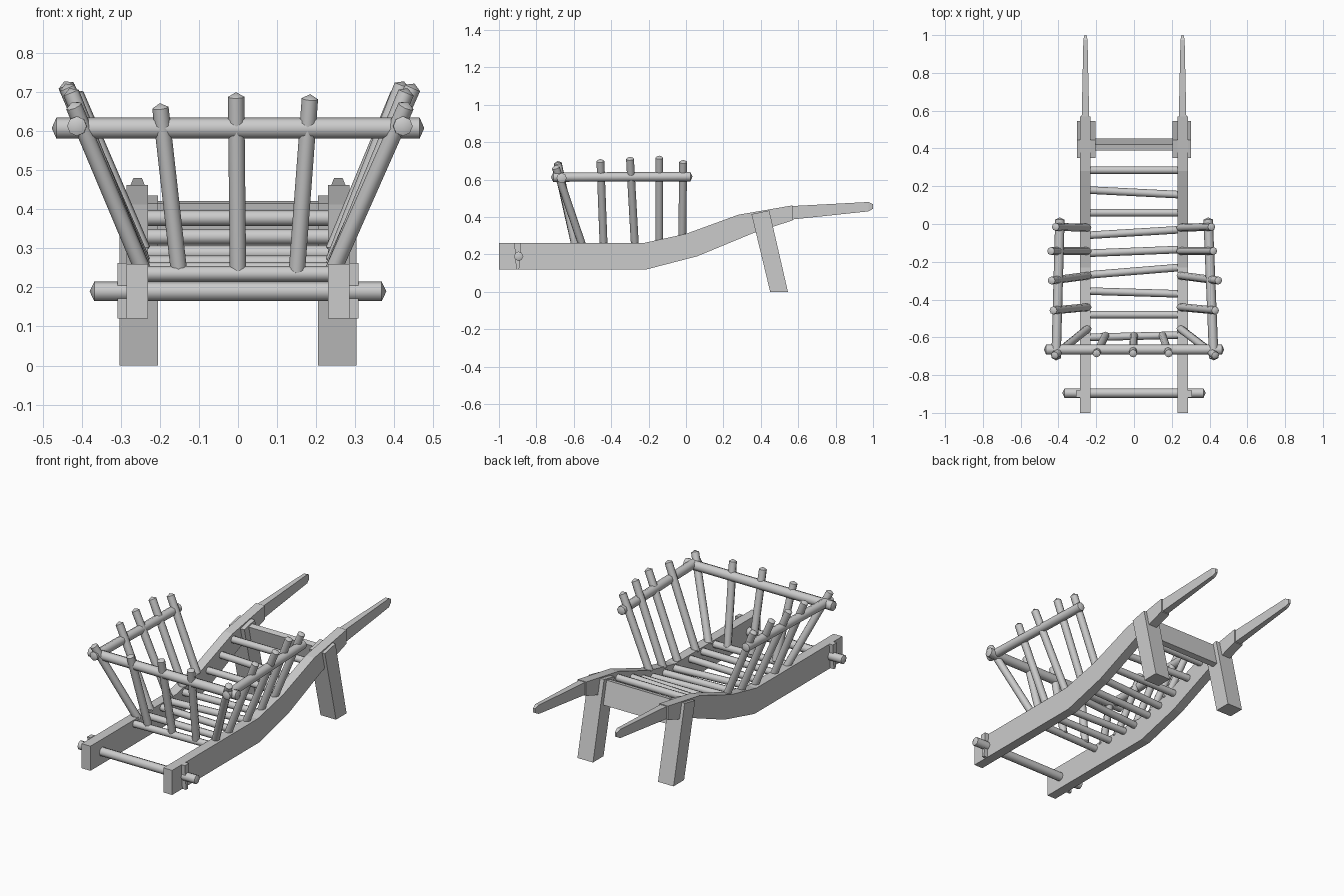
import bpy, bmesh, math
from mathutils import Vector

cube = bpy.data.objects.get("Cube")
if cube:
    bpy.data.objects.remove(cube)

wood = bpy.data.materials.new("plain_grey_wood")
wood.use_nodes = True
GREY = (0.6, 0.6, 0.6, 1)
wood.diffuse_color = GREY
wood.node_tree.nodes["Principled BSDF"].inputs["Base Color"].default_value = GREY


def finish(bm, name, smooth=False):
    bmesh.ops.recalc_face_normals(bm, faces=bm.faces)
    mesh = bpy.data.meshes.new(name)
    bm.to_mesh(mesh)
    bm.free()
    mesh.materials.append(wood)
    obj = bpy.data.objects.new(name, mesh)
    bpy.context.collection.objects.link(obj)
    if smooth:
        bpy.ops.object.select_all(action='DESELECT')
        obj.select_set(True)
        bpy.context.view_layer.objects.active = obj
        bpy.ops.object.shade_smooth_by_angle(angle=math.radians(50))
    return obj


def pole(name, a, b, r=0.021, tip=0.012, sides=8):
    """Round stick from a to b with blunt pointed ends."""
    a, b = Vector(a), Vector(b)
    axis = (b - a).normalized()
    u = axis.cross(Vector((0, 0, 1)) if abs(axis.z) < 0.7 else Vector((0, 1, 0))).normalized()
    v = axis.cross(u)
    bm = bmesh.new()
    rings = []
    for c in (a + axis * tip, b - axis * tip):
        rings.append([bm.verts.new(c + r * (u * math.cos(t) + v * math.sin(t)))
                      for t in (2 * math.pi * i / sides for i in range(sides))])
    ends = bm.verts.new(a), bm.verts.new(b)
    for i in range(sides):
        j = (i + 1) % sides
        bm.faces.new((rings[0][i], rings[0][j], rings[1][j], rings[1][i]))
        for ring, end in zip(rings, ends):
            bm.faces.new((ring[i], ring[j], end))
    return finish(bm, name, True)


def plank(name, profile, x0, x1):
    """Side profile (y, z) extruded from x0 to x1."""
    bm = bmesh.new()
    face = bm.faces.new([bm.verts.new((x0, y, z)) for y, z in profile])
    new = bmesh.ops.extrude_face_region(bm, geom=[face])["geom"]
    bmesh.ops.translate(bm, vec=(x1 - x0, 0, 0),
                        verts=[g for g in new if isinstance(g, bmesh.types.BMVert)])
    return finish(bm, name)


def handle(name, s):
    """Tapered grip with a small chamfered end."""
    bm = bmesh.new()
    loops = []
    for y, z, w, h in ((0.56, 0.422, 0.02, 0.036), (0.975, 0.455, 0.011, 0.025), (1.0, 0.456, 0.006, 0.012)):
        loops.append([bm.verts.new((s * 0.257 + dx * w, y, z + dz * h))
                      for dx, dz in ((-1, -1), (1, -1), (1, 1), (-1, 1))])
    for p, q in zip(loops, loops[1:]):
        for i in range(4):
            j = (i + 1) % 4
            bm.faces.new((p[i], p[j], q[j], q[i]))
    bm.faces.new(loops[0])
    bm.faces.new(loops[-1])
    finish(bm, name)


# Frame: bent side beams, legs, handles and axle pegs
beam = [(-1, 0.12), (-0.21, 0.12), (0.06, 0.19), (0.35, 0.31), (0.57, 0.382),
        (0.57, 0.462), (0.28, 0.412), (0.0, 0.31), (-0.23, 0.26), (-1, 0.26)]
leg = [(0.45, 0), (0.545, 0), (0.445, 0.435), (0.35, 0.415)]
for side, s in (("left", 1), ("right", -1)):
    plank(f"{side}_beam", beam, s * 0.23, s * 0.285)
    plank(f"{side}_leg", leg, s * 0.205, s * 0.303)
    handle(f"{side}_handle", s)
    plank(f"{side}_axle_peg", [(-0.908, 0.12), (-0.892, 0.12), (-0.882, 0.262), (-0.918, 0.262)],
          s * 0.285, s * 0.308)
plank("leg_crossbar", [(0.42, 0.285), (0.452, 0.292), (0.422, 0.422), (0.39, 0.415)], -0.21, 0.21)
pole("axle", (-0.38, -0.895, 0.19), (0.38, -0.895, 0.19), 0.025)

# Bed rungs: y at right end, y at left end, height
rungs = [(0.285, 0.285, 0.378), (0.18, 0.155, 0.33), (0.06, 0.06, 0.288),
         (-0.06, -0.03, 0.262), (-0.155, -0.135, 0.245), (-0.27, -0.23, 0.235),
         (-0.355, -0.37, 0.235), (-0.48, -0.48, 0.235), (-0.6, -0.588, 0.235)]
for i, (yr, yl, z) in enumerate(rungs):
    pole(f"rung_{i + 1}", (-0.245, yr, z), (0.245, yl, z), 0.02)

# Basket top rails
pole("front_rail", (-0.477, -0.665, 0.608), (0.477, -0.665, 0.608), 0.027)
pole("right_rail", (-0.413, -0.722, 0.613), (-0.392, 0.035, 0.616), 0.025)
pole("left_rail", (0.423, -0.722, 0.613), (0.392, 0.035, 0.616), 0.025)

# Basket front posts: foot x, top x, top z
for i, (xa, xb, z) in enumerate([(-0.15, -0.2, 0.672), (0, -0.005, 0.7), (0.15, 0.185, 0.695)]):
    pole(f"front_post_{i + 1}", (xa, -0.588, 0.23), (xb, -0.688, z))

# Basket side posts: foot y, foot z, top y, top z, right top x, left top x
posts = [(-0.55, 0.235, -0.7, 0.675, -0.425, 0.435), (-0.44, 0.235, -0.458, 0.71, -0.432, 0.435),
         (-0.273, 0.245, -0.3, 0.722, -0.442, 0.452), (-0.143, 0.255, -0.143, 0.728, -0.445, 0.425),
         (-0.02, 0.285, -0.015, 0.705, -0.42, 0.415)]
for i, (ya, za, yb, zb, xr, xl) in enumerate(posts):
    pole(f"right_post_{i + 1}", (-0.24, ya, za), (xr, yb, zb))
    pole(f"left_post_{i + 1}", (0.24, ya, za), (xl, yb, zb))
